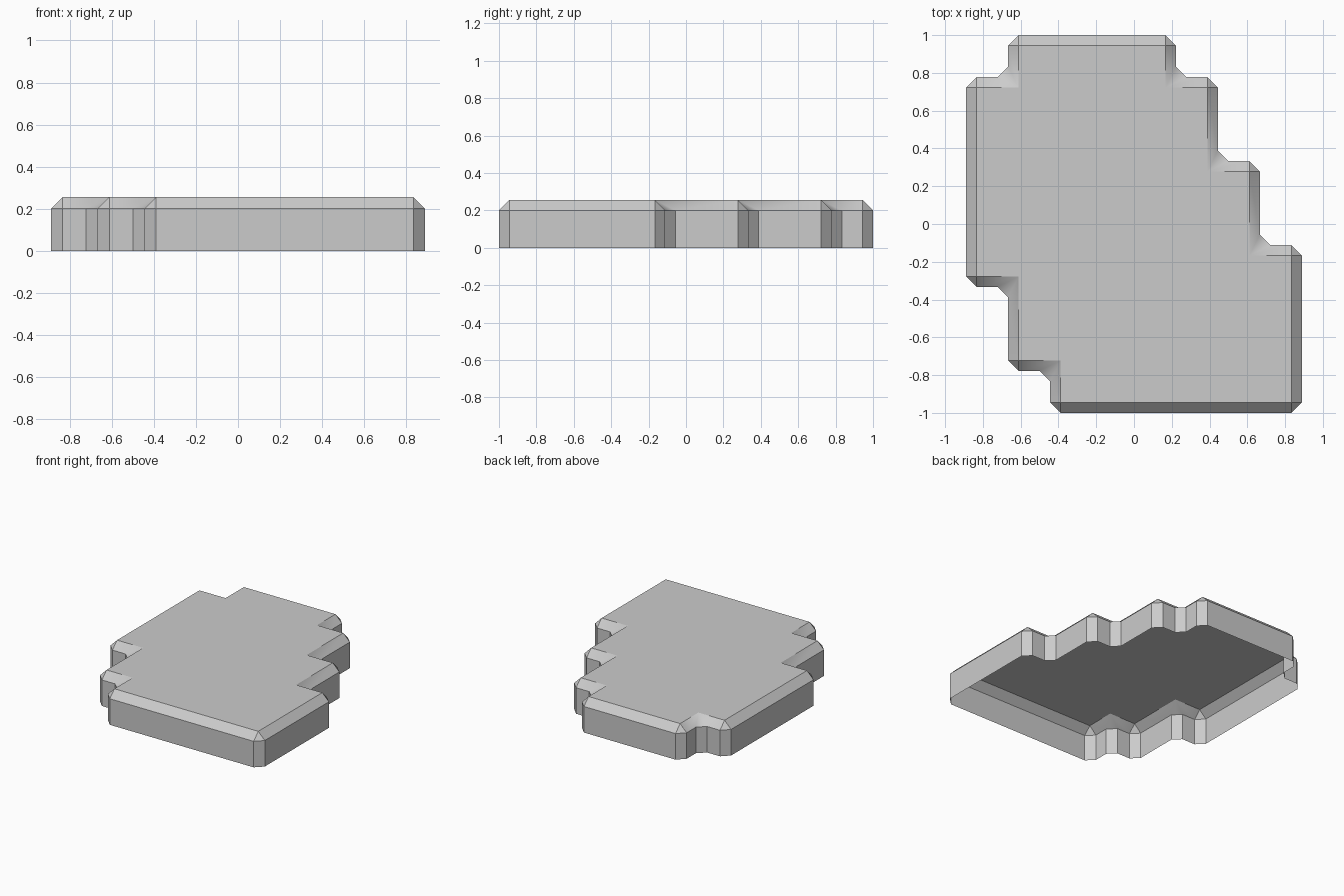
import bpy
import bmesh
import math
from mathutils import Vector

cube = bpy.data.objects.get("Cube")
if cube:
    bpy.data.objects.remove(cube)

UNIT = 1 / 9        # grid step of the stepped outline
CUT = UNIT / 2      # corner cut and top bevel width
WALL, TOP = 0.2, 0.2 + CUT

# Stepped outline, counter-clockwise, in grid steps
OUTLINE = [(-4, -9), (8, -9), (8, -1), (6, -1), (6, 3), (4, 3), (4, 7), (2, 7),
           (2, 9), (-6, 9), (-6, 7), (-8, 7), (-8, -3), (-6, -3), (-6, -7), (-4, -7)]
corners = [Vector((x, y, 0)) * UNIT for x, y in OUTLINE]

grey = bpy.data.materials.new("plain_grey")
grey.use_nodes = True
colour = (0.6, 0.6, 0.6, 1)
grey.diffuse_color = colour
grey.node_tree.nodes["Principled BSDF"].inputs["Base Color"].default_value = colour

bm = bmesh.new()
columns = []
for i, p in enumerate(corners):
    into = (p - corners[i - 1]).normalized()
    out = (corners[(i + 1) % len(corners)] - p).normalized()
    inward = Vector((-into.y - out.y, into.x + out.x, 0))
    # Cut corner on the wall, single inset corner on the top
    ends = [p - into * CUT, p + out * CUT]
    low = [bm.verts.new(e) for e in ends]
    mid = [bm.verts.new((e.x, e.y, WALL)) for e in ends]
    tip = p + inward * CUT
    columns.append((low, mid, bm.verts.new((tip.x, tip.y, TOP))))

# Walls, bevel strip, corner facets and top; the underside stays open
for i, (low, mid, tip) in enumerate(columns):
    low2, mid2, tip2 = columns[(i + 1) % len(columns)]
    bm.faces.new((low[0], low[1], mid[1], mid[0]))
    bm.faces.new((mid[0], mid[1], tip))
    bm.faces.new((low[1], low2[0], mid2[0], mid[1]))
    bm.faces.new((mid[1], mid2[0], tip2, tip))
bm.faces.new([c[2] for c in columns])

mesh = bpy.data.meshes.new("stepped_slab")
bm.to_mesh(mesh)
bm.free()
mesh.materials.append(grey)
slab = bpy.data.objects.new("stepped_slab", mesh)
bpy.context.collection.objects.link(slab)

# Soft blending in the inner corners, sharp edges elsewhere
bpy.ops.object.select_all(action='DESELECT')
slab.select_set(True)
bpy.context.view_layer.objects.active = slab
bpy.ops.object.shade_smooth_by_angle(angle=math.radians(35))
